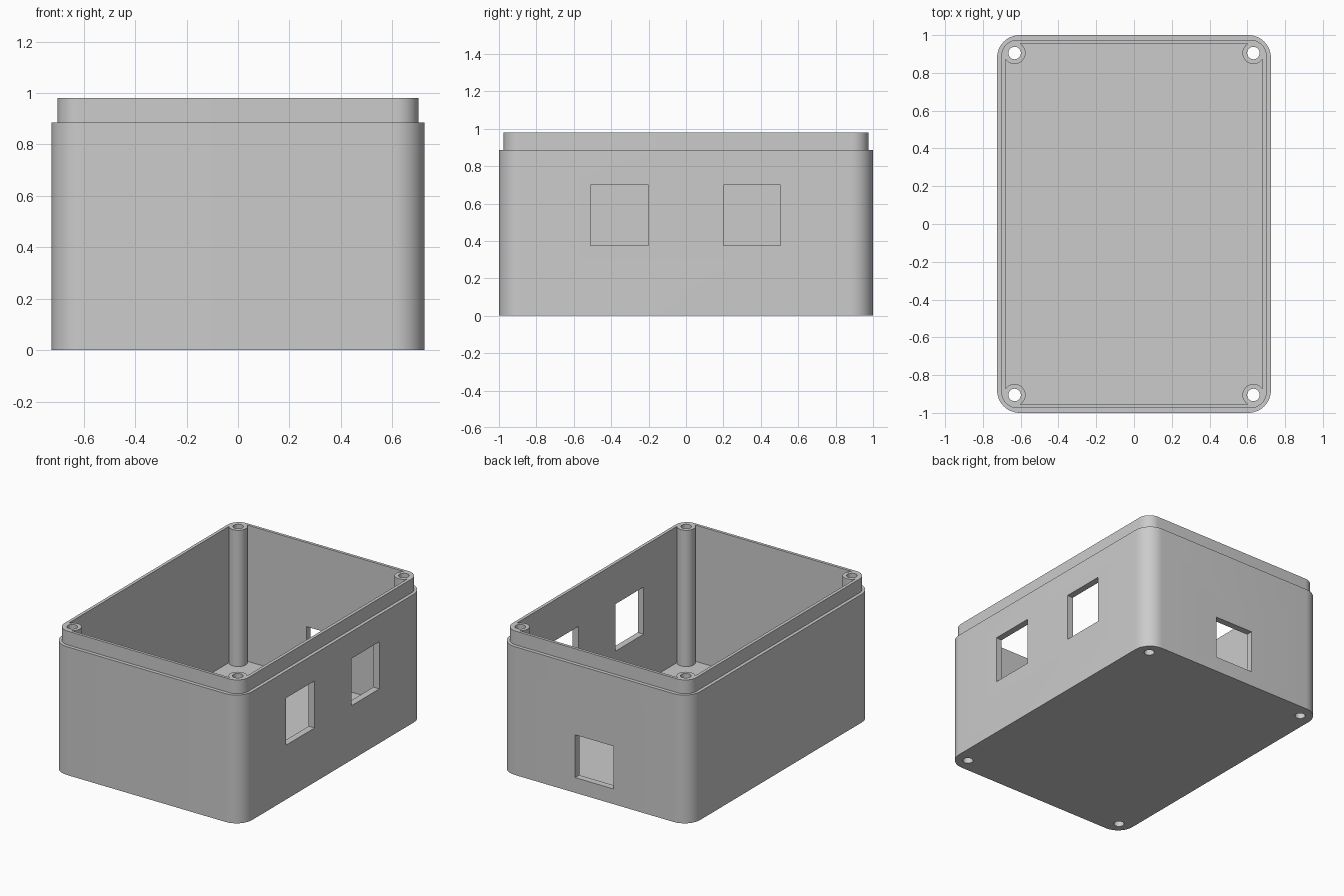
import bpy, bmesh, math

if "Cube" in bpy.data.objects:
    bpy.data.objects.remove(bpy.data.objects["Cube"], do_unlink=True)

grey = bpy.data.materials.new("grey plastic")
grey.use_nodes = True
colour = (0.6, 0.6, 0.6, 1)
grey.diffuse_color = colour
grey.node_tree.nodes["Principled BSDF"].inputs["Base Color"].default_value = colour

CORNER_STEPS = 12
RIM, SHOULDER, FLOOR = 0.98, 0.885, 0.04
POST_X, POST_Y = 0.632, 0.905


def rounded_loop(bm, half_x, half_y, radius, z):
    """Ring of vertices around a rounded rectangle."""
    ring = []
    for quarter, (sx, sy) in enumerate([(1, 1), (-1, 1), (-1, -1), (1, -1)]):
        for i in range(CORNER_STEPS + 1):
            a = math.pi / 2 * (quarter + i / CORNER_STEPS)
            ring.append(bm.verts.new((sx * (half_x - radius) + radius * math.cos(a),
                                      sy * (half_y - radius) + radius * math.sin(a), z)))
    return ring


def finish(bm, name):
    bmesh.ops.recalc_face_normals(bm, faces=bm.faces)
    mesh = bpy.data.meshes.new(name)
    bm.to_mesh(mesh)
    bm.free()
    mesh.materials.append(grey)
    obj = bpy.data.objects.new(name, mesh)
    bpy.context.collection.objects.link(obj)
    return obj


def cylinder(name, x, y, radius, z0, z1):
    bm = bmesh.new()
    bmesh.ops.create_cone(bm, cap_ends=True, segments=32, radius1=radius,
                          radius2=radius, depth=z1 - z0)
    bmesh.ops.translate(bm, verts=bm.verts, vec=(x, y, (z0 + z1) / 2))
    return finish(bm, name)


def block(name, low, high):
    bm = bmesh.new()
    bmesh.ops.create_cube(bm, size=1)
    for v in bm.verts:
        v.co = [(lo + hi) / 2 + c * (hi - lo) for c, lo, hi in zip(v.co, low, high)]
    return finish(bm, name)


def combine(target, tool, operation):
    """Apply a boolean and discard the tool."""
    tool.hide_render = True
    mod = target.modifiers.new(operation.lower(), "BOOLEAN")
    mod.operation, mod.solver, mod.object = operation, "EXACT", tool
    bpy.context.view_layer.objects.active = target
    bpy.ops.object.modifier_apply(modifier=mod.name)
    bpy.data.objects.remove(tool, do_unlink=True)


# Open box: outer wall, shoulder, raised lip and cavity
bm = bmesh.new()
rings = [rounded_loop(bm, *section) for section in (
    (0.725, 1.0, 0.12, 0),
    (0.725, 1.0, 0.12, SHOULDER),
    (0.702, 0.975, 0.085, SHOULDER),
    (0.702, 0.975, 0.085, RIM),
    (0.68, 0.955, 0.07, RIM),
    (0.68, 0.955, 0.07, FLOOR))]
for a, b in zip(rings, rings[1:]):
    for i in range(len(a)):
        j = (i + 1) % len(a)
        bm.faces.new((a[i], a[j], b[j], b[i]))
bm.faces.new(rings[0])
bm.faces.new(rings[-1])
box = finish(bm, "enclosure_box")

# Corner screw posts with holes running through the floor
corners = [(sx * POST_X, sy * POST_Y) for sx in (-1, 1) for sy in (-1, 1)]
for x, y in corners:
    combine(box, cylinder("screw_post", x, y, 0.058, FLOOR / 2, RIM), "UNION")
for x, y in corners:
    combine(box, cylinder("screw_hole", x, y, 0.033, -0.1, 1.1), "DIFFERENCE")

# Two openings in the left wall and one in the back wall
for y0, y1 in ((-0.51, -0.2), (0.2, 0.505)):
    combine(box, block("side_opening", (0.6, y0, 0.375), (0.8, y1, 0.70)), "DIFFERENCE")
combine(box, block("back_opening", (-0.146, 0.9, 0.105), (0.146, 1.1, 0.40)), "DIFFERENCE")

# Smooth round corners, crisp edges
bpy.ops.object.select_all(action="DESELECT")
box.select_set(True)
bpy.context.view_layer.objects.active = box
bpy.ops.object.shade_smooth_by_angle(angle=math.radians(30))
